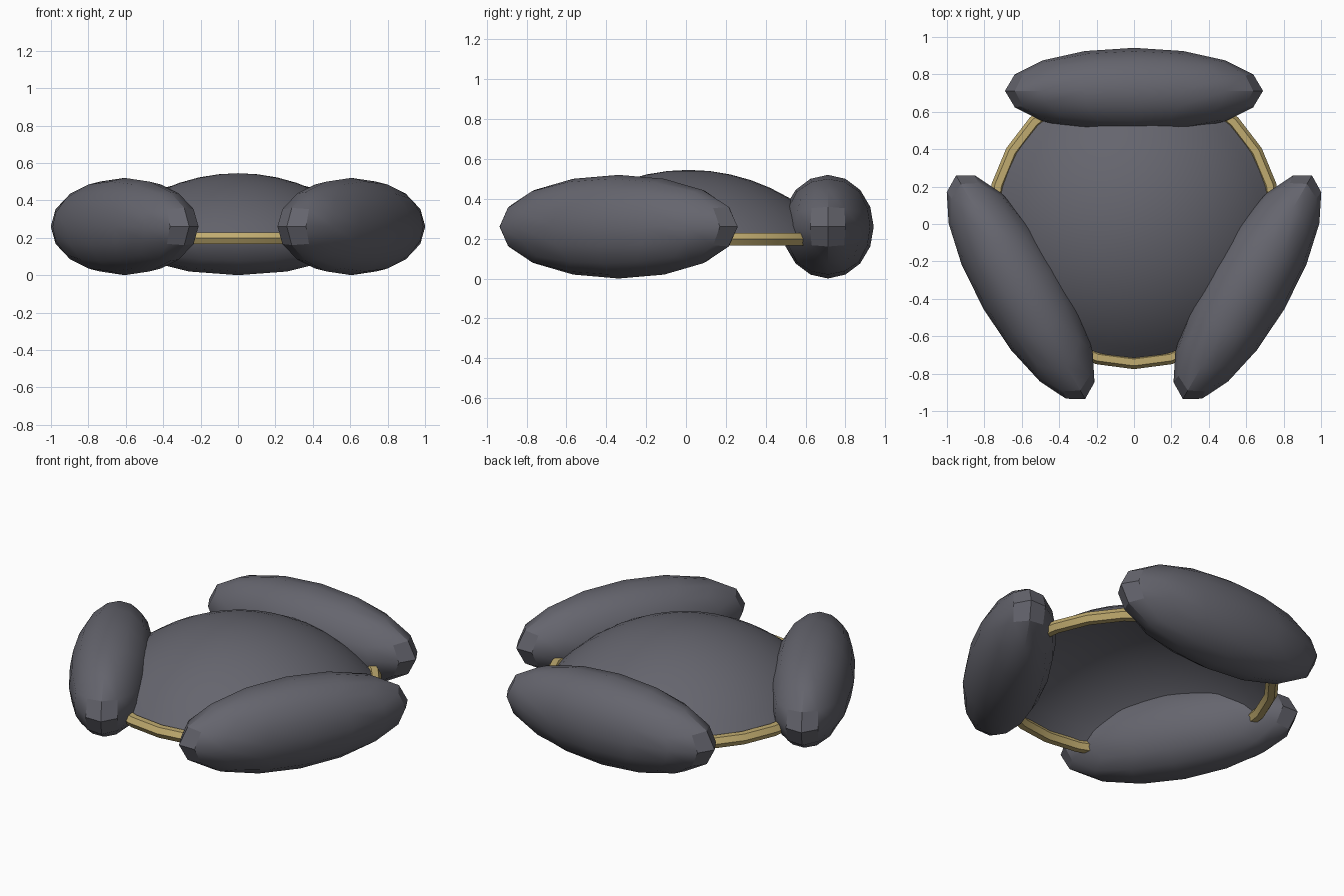
import bpy, bmesh
from math import radians, pi, tan, sin, cos, asin
from mathutils import Vector, Matrix

cube = bpy.data.objects.get("Cube")
if cube:
    bpy.data.objects.remove(cube, do_unlink=True)

CENTRE_Y = 0.012


def material(name, rgb):
    mat = bpy.data.materials.new(name)
    mat.use_nodes = True
    colour = (*rgb, 1)
    mat.diffuse_color = colour
    mat.node_tree.nodes["Principled BSDF"].inputs["Base Color"].default_value = colour
    return mat


def finish(bm, name, mat):
    bmesh.ops.recalc_face_normals(bm, faces=bm.faces)
    mesh = bpy.data.meshes.new(name)
    bm.to_mesh(mesh)
    bm.free()
    mesh.materials.append(mat)
    obj = bpy.data.objects.new(name, mesh)
    bpy.context.collection.objects.link(obj)
    bpy.ops.object.select_all(action='DESELECT')
    obj.select_set(True)
    bpy.context.view_layer.objects.active = obj
    bpy.ops.object.shade_smooth_by_angle(angle=radians(30))
    return obj


def lathe(profile, steps):
    """Spin a list of (radius, height) points about the vertical axis."""
    bm = bmesh.new()
    verts = [bm.verts.new((r, 0, z)) for r, z in profile]
    edges = [bm.edges.new(pair) for pair in zip(verts, verts[1:])]
    bmesh.ops.spin(bm, geom=verts + edges, cent=(0, 0, 0), axis=(0, 0, 1),
                   angle=2 * pi, steps=steps)
    bmesh.ops.remove_doubles(bm, verts=bm.verts, dist=0.0005)
    bmesh.ops.translate(bm, verts=bm.verts, vec=(0, CENTRE_Y, 0))
    return bm


grey = material("slate grey", (0.13, 0.13, 0.155))
gold = material("pale gold", (0.53, 0.41, 0.16))

# Three long pods: rounded cubes stretched into ellipsoids
for i, name in enumerate(("rear_pod", "right_pod", "left_pod")):
    bm = bmesh.new()
    bmesh.ops.create_cube(bm, size=2)
    bmesh.ops.subdivide_edges(bm, edges=bm.edges[:], cuts=3, use_grid_fill=True)
    for v in bm.verts:
        v.co = Vector([tan(c * pi / 4) for c in v.co]).normalized()
    place = (Matrix.Translation((0, CENTRE_Y, 0.26))
             @ Matrix.Rotation(i * 2 * pi / 3, 4, 'Z')
             @ Matrix.Translation((0, 0.70, 0))
             @ Matrix.Diagonal((0.69, 0.23, 0.26, 1)))
    bm.transform(place)
    finish(bm, name, grey)

# Shallow open dome
dome_radius, rim = 0.98, 0.745
span = asin(rim / dome_radius)
cap = [(dome_radius * sin(span * k / 8),
        0.545 - dome_radius * (1 - cos(span * k / 8))) for k in range(9)]
finish(lathe(cap, 32), "dome", grey)

# Six-sided rim ring
section = [(0.752 + 0.036 * cos(k * pi / 3), 0.198 + 0.036 * sin(k * pi / 3))
           for k in range(7)]
finish(lathe(section, 24), "rim_ring", gold)
